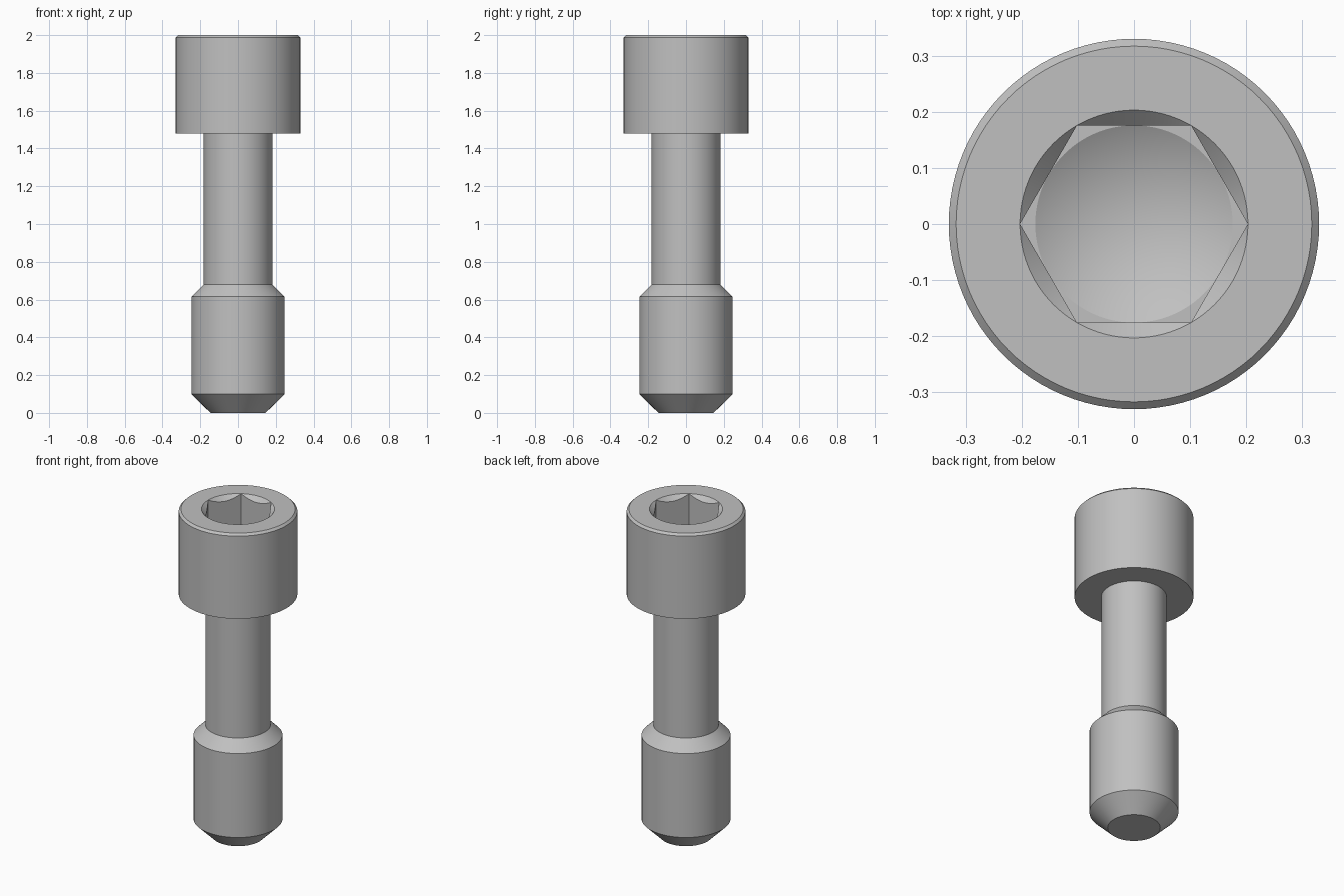
import bpy
import bmesh
from math import cos, sin, pi, radians

SEGMENTS = 96      # divisible by 12 so hex corners and flat centres get vertices
SOCKET_R = 0.203   # corner radius of the hexagon socket
FLAT_R = SOCKET_R * cos(pi / 6)

cube = bpy.data.objects.get("Cube")
if cube:
    bpy.data.objects.remove(cube, do_unlink=True)

# Plain grey steel
steel = bpy.data.materials.new("grey_steel")
steel.use_nodes = True
steel.diffuse_color = (0.53, 0.53, 0.53, 1)
steel.node_tree.nodes["Principled BSDF"].inputs["Base Color"].default_value = (0.53, 0.53, 0.53, 1)


def circle(r, z):
    """Ring of constant radius and height."""
    return lambda a: (r, z)


def hex_radius(a):
    return FLAT_R / cos((a % (pi / 3)) - pi / 6)


def hexagon(z):
    """Ring following the hexagon at a constant height."""
    return lambda a: (hex_radius(a), z)


def scallop(z):
    """Curve where the conical lead-in meets the hexagon walls."""
    return lambda a: (hex_radius(a), z - (SOCKET_R - hex_radius(a)))


def loft(name, rings):
    """Skin consecutive rings, ordered so that the faces point outward."""
    bm = bmesh.new()
    loops = []
    for ring in rings:
        loop = []
        for i in range(SEGMENTS):
            a = 2 * pi * i / SEGMENTS
            r, z = ring(a)
            loop.append(bm.verts.new((r * cos(a), r * sin(a), z)))
        loops.append(loop)
    for low, high in zip(loops, loops[1:]):
        for i in range(SEGMENTS):
            j = (i + 1) % SEGMENTS
            bm.faces.new((low[i], low[j], high[j], high[i]))
    # Collapse axis points and the places where rings touch
    bmesh.ops.remove_doubles(bm, verts=bm.verts[:], dist=1e-5)
    mesh = bpy.data.meshes.new(name)
    bm.to_mesh(mesh)
    bm.free()
    mesh.materials.append(steel)
    obj = bpy.data.objects.new(name, mesh)
    bpy.context.collection.objects.link(obj)
    bpy.ops.object.select_all(action='DESELECT')
    obj.select_set(True)
    bpy.context.view_layer.objects.active = obj
    bpy.ops.object.shade_smooth_by_angle(angle=radians(22))
    return obj


# Thick lower body with chamfered tip and sloping shoulder
loft("lower_body", [circle(0, 0), circle(0.146, 0), circle(0.247, 0.1),
                    circle(0.247, 0.615), circle(0.182, 0.68)])

# Slim shank
loft("shank", [circle(0.182, 0.68), circle(0.182, 1.48)])

# Cylindrical head with hexagon socket and drilled conical bottom
loft("head", [circle(0.182, 1.48), circle(0.33, 1.48), circle(0.33, 1.987),
              circle(0.317, 2), circle(SOCKET_R, 2), scallop(2),
              hexagon(1.74), circle(FLAT_R, 1.74), circle(0, 1.64)])
